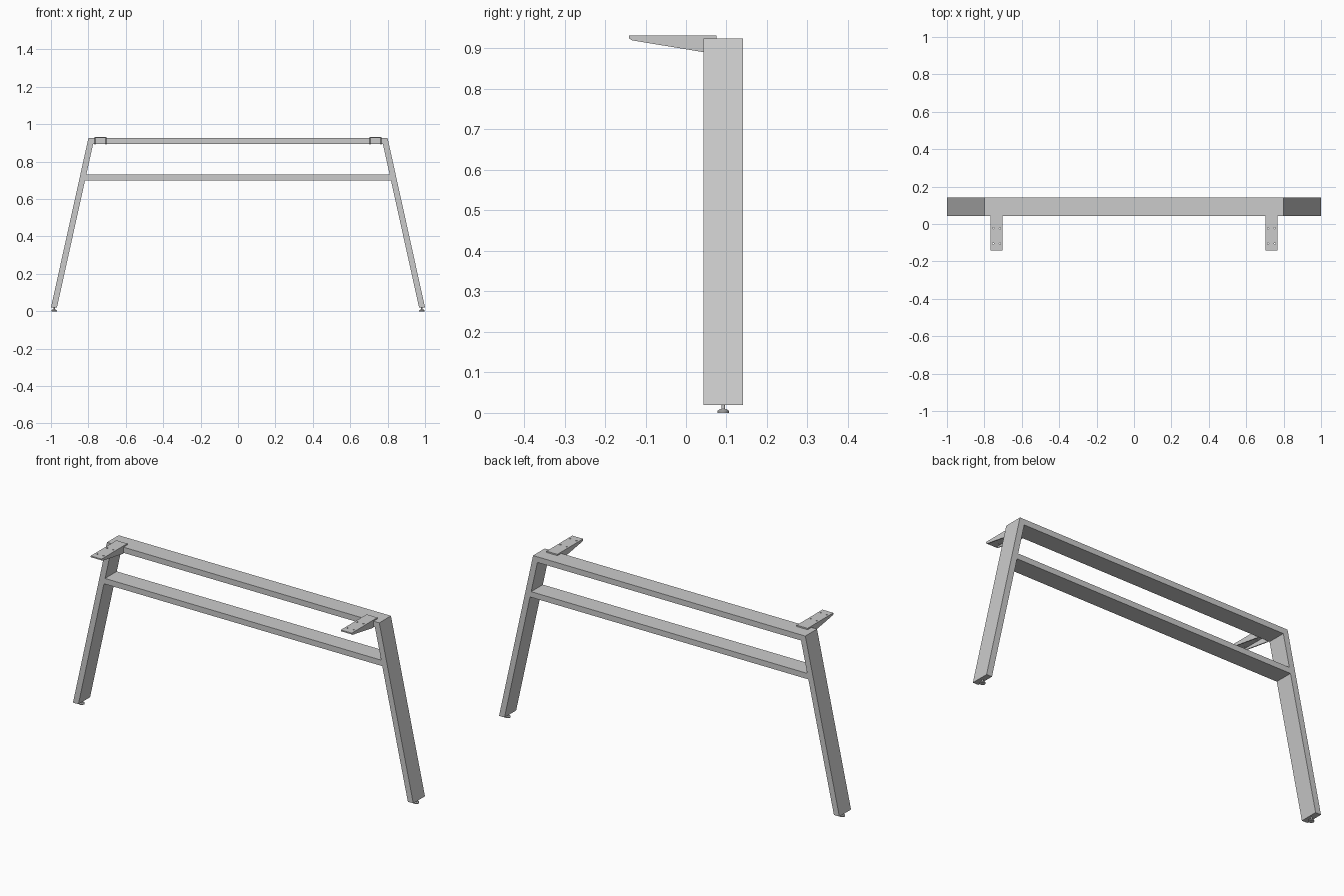
import bpy, bmesh
from mathutils import Matrix, Vector

if "Cube" in bpy.data.objects:
    bpy.data.objects.remove(bpy.data.objects["Cube"])

Y0, Y1 = 0.043, 0.141      # depth of the tube frame
YC = (Y0 + Y1) / 2


def prism(bm, pts, axis, a, b):
    """Extrude a 2D profile along 'x' (pts = y,z) or 'y' (pts = x,z) or 'z' (pts = x,y)."""
    place = {'x': lambda p, t: (t, p[0], p[1]),
             'y': lambda p, t: (p[0], t, p[1]),
             'z': lambda p, t: (p[0], p[1], t)}[axis]
    face = bm.faces.new([bm.verts.new(place(p, a)) for p in pts])
    out = bmesh.ops.extrude_face_region(bm, geom=[face])['geom']
    move = Vector(place((0, 0), b - a))
    bmesh.ops.translate(bm, vec=move, verts=[v for v in out if isinstance(v, bmesh.types.BMVert)])


def cylinder(bm, x, y, z0, z1, r0, r1, seg=24):
    bmesh.ops.create_cone(bm, cap_ends=True, segments=seg, radius1=r0, radius2=r1, depth=z1 - z0,
                          matrix=Matrix.Translation((x, y, (z0 + z1) / 2)))


def finish(bm, name):
    bmesh.ops.recalc_face_normals(bm, faces=bm.faces)
    mesh = bpy.data.meshes.new(name)
    bm.to_mesh(mesh)
    bm.free()
    ob = bpy.data.objects.new(name, mesh)
    bpy.context.collection.objects.link(ob)
    return ob


def profile_part(name, pts, axis, a, b):
    bm = bmesh.new()
    prism(bm, pts, axis, a, b)
    return finish(bm, name)


def inner_x(z):
    """Inner edge of the sloping leg at height z."""
    return 0.968 - (z - 0.02) * 0.2 / 0.905


# Horizontal rails, cut to the slope of the legs
xi = inner_x(0.895)
profile_part("top_rail", [(-0.8, 0.925), (0.8, 0.925), (xi, 0.895), (-xi, 0.895)], 'y', Y0, Y1)
lo, hi = inner_x(0.70), inner_x(0.73)
profile_part("lower_rail", [(-hi, 0.73), (hi, 0.73), (lo, 0.70), (-lo, 0.70)], 'y', Y0, Y1)

for s, side in ((-1, "left"), (1, "right")):
    # Sloping leg, mitred at the top corner
    leg = [(1.0, 0.02), (0.968, 0.02), (xi, 0.895), (0.8, 0.925)]
    profile_part(side + "_leg", [(s * x, z) for x, z in leg], 'y', Y0, Y1)

    # Levelling foot: stem, bevelled disc
    bm = bmesh.new()
    fx = s * 0.983
    cylinder(bm, fx, YC, 0.0, 0.005, 0.014, 0.014)
    cylinder(bm, fx, YC, 0.005, 0.009, 0.014, 0.009)
    cylinder(bm, fx, YC, 0.009, 0.021, 0.0045, 0.0045, 16)
    foot = finish(bm, side + "_foot")
    bpy.context.view_layer.objects.active = foot
    foot.select_set(True)
    bpy.ops.object.shade_smooth_by_angle()
    foot.select_set(False)

    # Bracket plate resting on the top rail, with four screw holes
    xc = s * 0.735
    xa, xb = xc - 0.032, xc + 0.032
    plate = profile_part(side + "_bracket_plate",
                         [(xa, -0.141), (xb, -0.141), (xb, 0.075), (xa, 0.075)],
                         'z', 0.925, 0.932)
    bm = bmesh.new()
    for dx in (-0.018, 0.018):
        for y in (-0.105, -0.022):
            cylinder(bm, xc + dx, y, 0.915, 0.945, 0.004, 0.004, 16)
    cutter = finish(bm, side + "_hole_cutter")
    cutter.hide_render = True
    mod = plate.modifiers.new("holes", 'BOOLEAN')
    mod.operation = 'DIFFERENCE'
    mod.solver = 'EXACT'
    mod.object = cutter
    bpy.context.view_layer.objects.active = plate
    bpy.ops.object.modifier_apply(modifier=mod.name)
    bpy.data.objects.remove(cutter)

    # Tapered flanges folded down from both plate edges
    bm = bmesh.new()
    flange = [(-0.141, 0.925), (-0.133, 0.920), (Y0, 0.891), (Y0, 0.925)]
    for a, b in ((xa, xa + 0.005), (xb - 0.005, xb)):
        prism(bm, flange, 'x', a, b)
    finish(bm, side + "_bracket_flanges")
